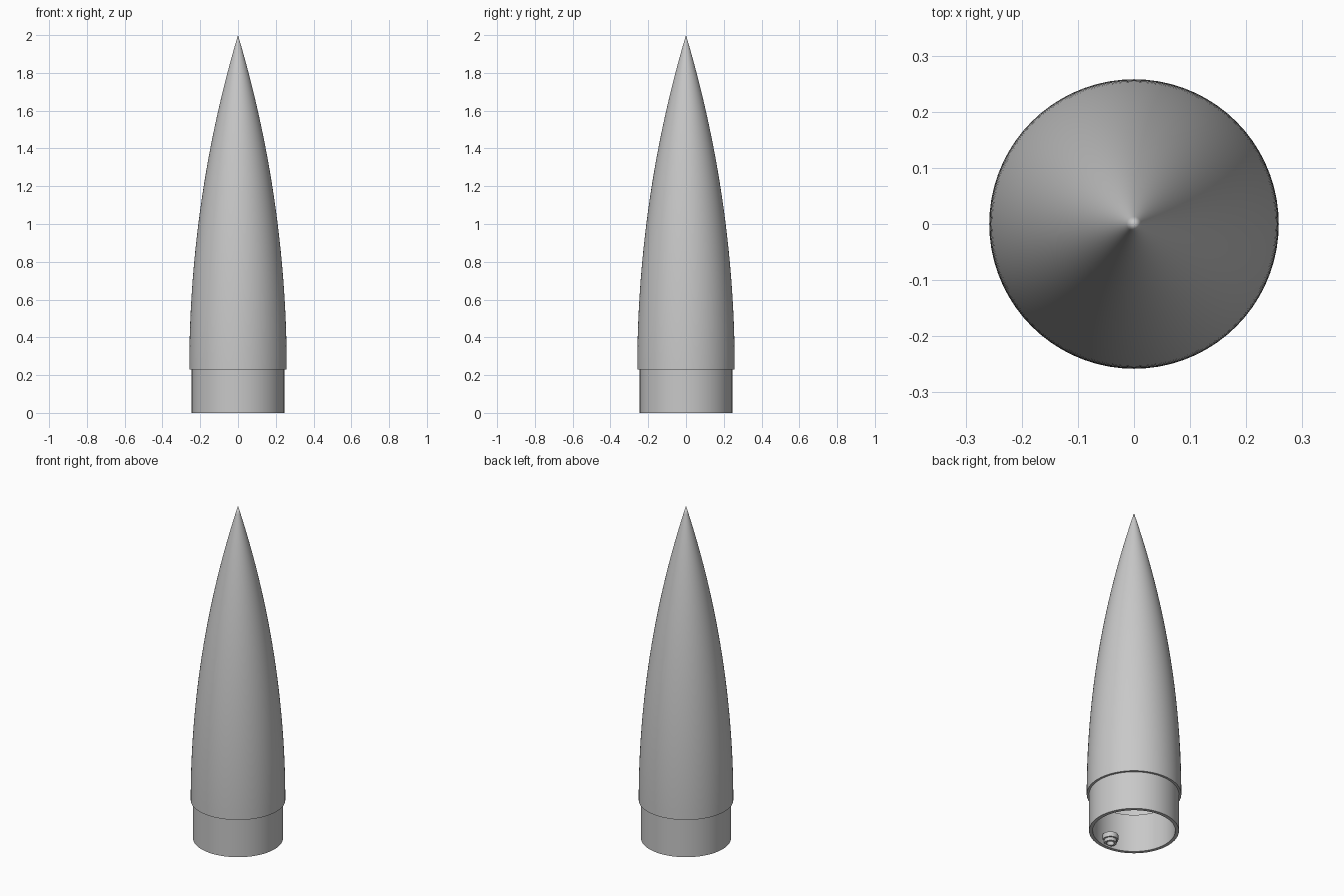
import bpy, bmesh, math
from mathutils import Matrix, Vector

cube = bpy.data.objects.get("Cube")
if cube:
    bpy.data.objects.remove(cube, do_unlink=True)

# Single plain grey for every part
grey = bpy.data.materials.new("plain_grey")
grey.use_nodes = True
colour = (0.58, 0.58, 0.58, 1)
grey.diffuse_color = colour
grey.node_tree.nodes["Principled BSDF"].inputs["Base Color"].default_value = colour


def ogive(base_z, tip_z, radius, steps):
    """Points (r, z) of a tangent ogive from the base up to the tip."""
    length = tip_z - base_z
    rho = (radius ** 2 + length ** 2) / (2 * radius)
    points = []
    for i in range(steps + 1):
        h = length * i / steps
        r = math.sqrt(rho ** 2 - h ** 2) - rho + radius
        points.append((max(r, 0) if i < steps else 0, base_z + h))
    return points


def lathe(name, profile, segments, closed=False, centre=(0, 0, 0)):
    """Spin an (r, z) profile about the vertical axis."""
    bm = bmesh.new()
    verts = [bm.verts.new((r, 0, z)) for r, z in profile]
    edges = [bm.edges.new(pair) for pair in zip(verts, verts[1:])]
    if closed:
        edges.append(bm.edges.new((verts[-1], verts[0])))
    bmesh.ops.spin(bm, geom=verts + edges, cent=(0, 0, 0), axis=(0, 0, 1),
                   angle=math.tau, steps=segments)
    bmesh.ops.remove_doubles(bm, verts=bm.verts[:], dist=0.00005)
    bmesh.ops.recalc_face_normals(bm, faces=bm.faces[:])
    bmesh.ops.transform(bm, matrix=Matrix.Translation(Vector(centre)), verts=bm.verts[:])
    mesh = bpy.data.meshes.new(name)
    bm.to_mesh(mesh)
    bm.free()
    mesh.materials.append(grey)
    obj = bpy.data.objects.new(name, mesh)
    bpy.context.collection.objects.link(obj)
    bpy.ops.object.select_all(action='DESELECT')
    obj.select_set(True)
    bpy.context.view_layer.objects.active = obj
    bpy.ops.object.shade_smooth_by_angle(angle=math.radians(30))
    return obj


# Hollow nose cone with a stepped-in, open shoulder
outer = ogive(0.23, 2.0, 0.258, 40)
inner = ogive(0.23, 1.86, 0.238, 30)
shoulder = [(0.245, 0.23), (0.245, 0), (0.225, 0), (0.225, 0.23)]
lathe("nose_cone_shell", outer[::-1] + shoulder + inner, 72)

# Small stepped anchor tube on the inside of the front wall
anchor = [(0.021, 0.01), (0.034, 0.01), (0.034, 0.03),
          (0.043, 0.03), (0.043, 0.06), (0.021, 0.06)]
lathe("anchor_tube", anchor, 24, closed=True, centre=(0, -0.2, 0))
